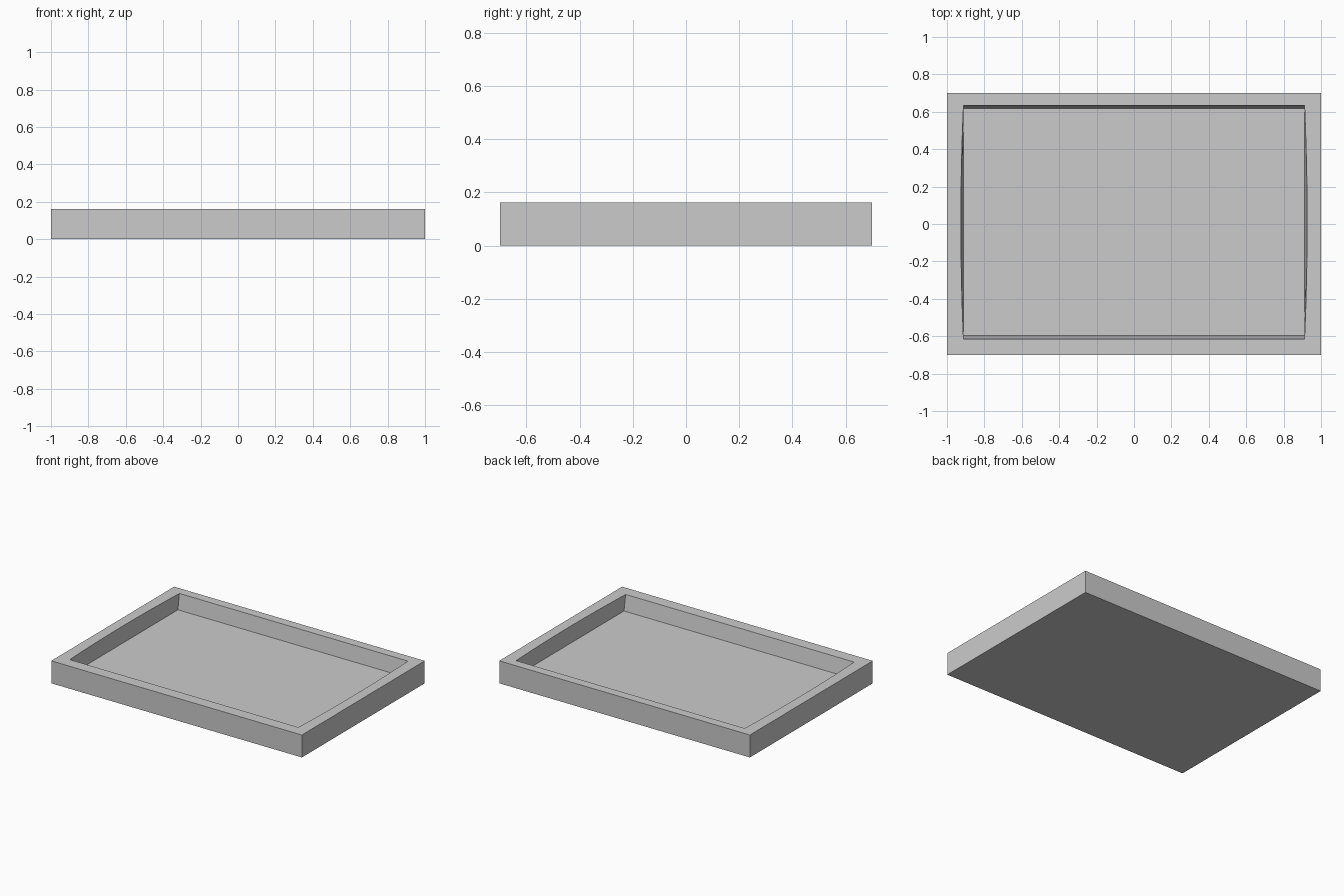
import bpy
import bmesh

cube = bpy.data.objects.get("Cube")
if cube:
    bpy.data.objects.remove(cube, do_unlink=True)

HEIGHT = 0.162
FLOOR = 0.05
STEPS = 8  # segments along each short side

# Plain grey material
grey = bpy.data.materials.new("plain_grey")
grey.use_nodes = True
grey.diffuse_color = (0.6, 0.6, 0.6, 1)
grey.node_tree.nodes["Principled BSDF"].inputs["Base Color"].default_value = (0.6, 0.6, 0.6, 1)

bm = bmesh.new()


def ring(half_x, front, back, z, bow=0.0):
    """Rectangular ring whose short sides can bow outward."""
    points = []
    for side in (1, -1):
        for i in range(STEPS + 1):
            t = side * (2 * i / STEPS - 1)
            y = front + (back - front) * (t + 1) / 2
            points.append(bm.verts.new((side * (half_x + bow * (1 - t * t)), y, z)))
    return points


# Outer wall, rim, bowed inner wall and floor
rings = [
    ring(1, -0.70, 0.70, 0),
    ring(1, -0.70, 0.70, HEIGHT),
    ring(0.912, -0.615, 0.634, HEIGHT, bow=0.014),
    ring(0.912, -0.596, 0.618, FLOOR),
]
for low, high in zip(rings, rings[1:]):
    for i in range(len(low)):
        j = (i + 1) % len(low)
        bm.faces.new((low[i], low[j], high[j], high[i]))
bm.faces.new(rings[-1])
bm.faces.new(list(reversed(rings[0])))
bmesh.ops.recalc_face_normals(bm, faces=bm.faces)

mesh = bpy.data.meshes.new("tray")
bm.to_mesh(mesh)
bm.free()
mesh.materials.append(grey)
tray = bpy.data.objects.new("tray", mesh)
bpy.context.collection.objects.link(tray)
